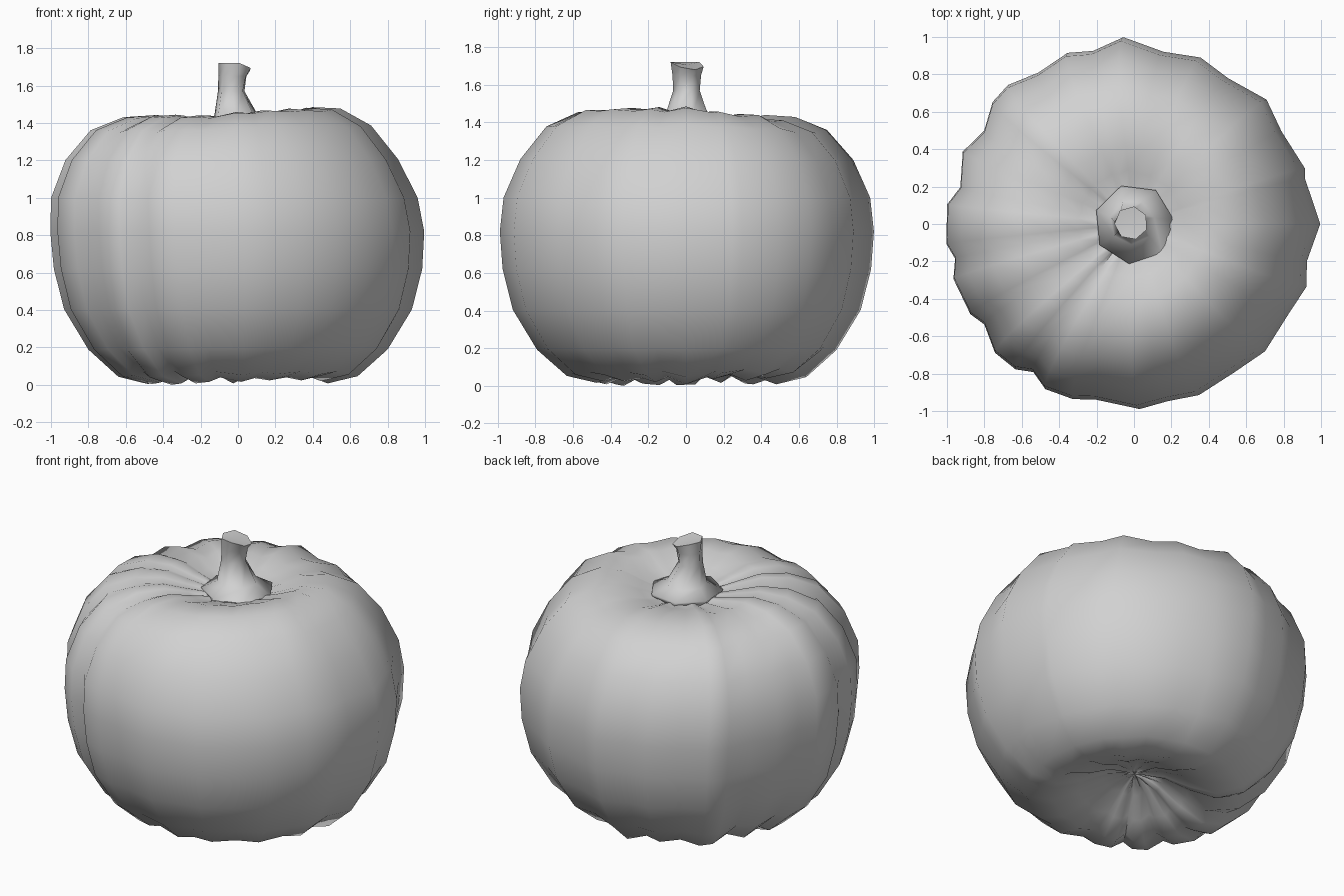
import bpy, bmesh, math

old = bpy.data.objects.get("Cube")
if old:
    bpy.data.objects.remove(old, do_unlink=True)

grey = bpy.data.materials.new("plain_grey")
grey.use_nodes = True
colour = (0.64, 0.64, 0.64, 1)
grey.diffuse_color = colour
grey.node_tree.nodes["Principled BSDF"].inputs["Base Color"].default_value = colour


def loft(name, rings, angle):
    """Skin a stack of equal-length rings, fanning both ends to their centres."""
    bm = bmesh.new()
    loops = [[bm.verts.new(p) for p in ring] for ring in rings]
    n = len(loops[0])
    for low, high in zip(loops, loops[1:]):
        for i in range(n):
            j = (i + 1) % n
            bm.faces.new((low[i], low[j], high[j], high[i]))
    caps = [bm.faces.new(loops[0][::-1]), bm.faces.new(loops[-1])]
    bmesh.ops.poke(bm, faces=caps)
    bmesh.ops.recalc_face_normals(bm, faces=bm.faces)
    mesh = bpy.data.meshes.new(name)
    bm.to_mesh(mesh)
    bm.free()
    mesh.materials.append(grey)
    obj = bpy.data.objects.new(name, mesh)
    bpy.context.collection.objects.link(obj)
    bpy.ops.object.select_all(action='DESELECT')
    obj.select_set(True)
    bpy.context.view_layer.objects.active = obj
    bpy.ops.object.shade_smooth_by_angle(angle=math.radians(angle))


# Uneven lobes around the body: (angle in degrees, relative radius)
lobes = [
    (0, 1.0), (15, .95), (18, .965), (32, .935), (43, .975), (57, .93),
    (68, .96), (80, .935), (93, 1.0), (103, .95), (111, .98),
    (122, .955), (132, 1.0), (139, .995), (148, .94), (157, .99),
    (168, .945), (174, 1.0), (186, 1.005), (191, .97), (197, 1.005),
    (209, .995), (214, .96), (223, 1.01), (231, 1.0), (236, .955),
    (242, 1.0), (251, .99), (258, .96), (272, .99), (281, .965),
    (291, .98), (304, .96), (316, .98), (330, .96), (340, .985), (348, .95)]

# Body profile from the bottom dimple to the top dimple: (radius, height)
profile = [
    (.06, .19), (.18, .165), (.33, .09), (.48, .04), (.64, .075), (.8, .21),
    (.93, .42), (.985, .62), (1, .82), (.98, 1.0), (.89, 1.2),
    (.75, 1.355), (.58, 1.42), (.42, 1.43), (.29, 1.4), (.18, 1.375),
    (.06, 1.37)]


def body_point(r, z, deg, lobe):
    a = math.radians(deg)
    x, y = r * lobe * math.cos(a), r * lobe * math.sin(a)
    n = (z - .77) / .69                      # -1 at the bottom, 1 at the top
    up = max(0, n)
    lean = min(.07, .14 * max(0, x - .5 * y))  # front left of the rim is higher
    z += .6 * n ** 5 * (lobe - .98) + lean * up ** 6
    return x - .06 * up * r, y, z


body = [[body_point(r, z, deg, lobe) for deg, lobe in lobes] for r, z in profile]
lowest = min(p[2] for ring in body for p in ring)
body = [[(x, y, z - lowest * (z < .5)) for x, y, z in ring] for ring in body]
loft("pumpkin_body", body, 60)

# Crooked stem with a flared foot: (centre x, centre y, radius, height)
spine = [(0, 0, .2, 1.36), (0, 0, .215, 1.395), (-.01, .01, .12, 1.44),
         (-.035, .005, .073, 1.57), (-.027, .005, .078, 1.65),
         (-.015, .005, .09, 1.72)]
sides = 7
stem = []
for k, (cx, cy, r, z) in enumerate(spine):
    ring = []
    for i in range(sides):
        a = math.tau * i / sides + .1 * k
        dx, dy = r * math.cos(a), r * math.sin(a)
        # the cut end slopes down towards the back left
        drop = max(0, .4 * dx + .2 * dy) if k == len(spine) - 1 else 0
        ring.append((cx + dx, cy + dy, z - drop))
    stem.append(ring)
loft("stem", stem, 85)
